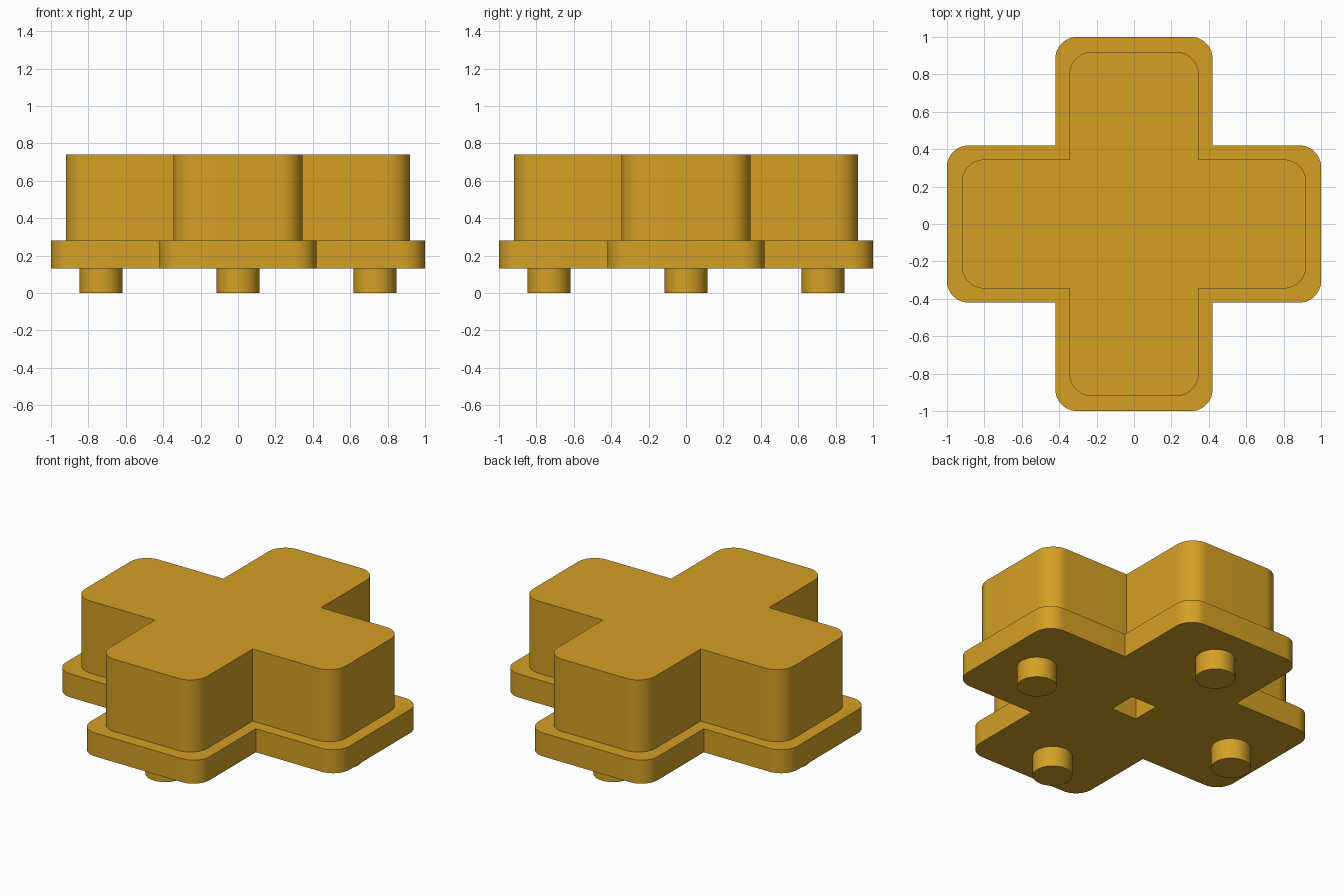
import bpy, bmesh, math

if "Cube" in bpy.data.objects:
    bpy.data.objects.remove(bpy.data.objects["Cube"])

gold = bpy.data.materials.new("golden_yellow")
gold.diffuse_color = (0.658, 0.352, 0.0185, 1)
gold.use_nodes = True
gold.node_tree.nodes["Principled BSDF"].inputs["Base Color"].default_value = gold.diffuse_color


def prism(name, outline, z0, z1):
    """Extrude a closed outline from z0 up to z1."""
    bm = bmesh.new()
    face = bm.faces.new([bm.verts.new((x, y, z0)) for x, y in outline])
    top = bmesh.ops.extrude_face_region(bm, geom=[face])["geom"]
    for v in top:
        if isinstance(v, bmesh.types.BMVert):
            v.co.z = z1
    bmesh.ops.recalc_face_normals(bm, faces=bm.faces)
    mesh = bpy.data.meshes.new(name)
    bm.to_mesh(mesh)
    bm.free()
    mesh.materials.append(gold)
    ob = bpy.data.objects.new(name, mesh)
    bpy.context.collection.objects.link(ob)
    return ob


def circle(cx, cy, r, n, start=0.0):
    return [(cx + r * math.cos(start + 2 * math.pi * i / n),
             cy + r * math.sin(start + 2 * math.pi * i / n)) for i in range(n)]


def cross(length, width, r, steps=12):
    """Plus-shaped outline: rounded arm ends, sharp inner corners."""
    arm = []
    for cy, a0 in ((-(width - r), -math.pi / 2), (width - r, 0)):
        for i in range(steps + 1):
            a = a0 + math.pi / 2 * i / steps
            arm.append((length - r + r * math.cos(a), cy + r * math.sin(a)))
    arm.append((width, width))
    pts = []
    for _ in range(4):
        pts += arm
        arm = [(-y, x) for x, y in arm]
    return pts


def activate(ob):
    bpy.ops.object.select_all(action='DESELECT')
    ob.select_set(True)
    bpy.context.view_layer.objects.active = ob


# Flange and raised cross pad
flange = prism("base_flange", cross(1.0, 0.42, 0.115), 0.13, 0.28)
pad = prism("cross_pad", cross(0.92, 0.345, 0.12), 0.28, 0.74)

# Square socket in the centre of the underside
cutter = prism("socket_cutter", circle(0, 0, 0.09 * math.sqrt(2), 4, math.pi / 4), 0.0, 0.4)
cutter.hide_render = True
for ob in (flange, pad):
    mod = ob.modifiers.new("socket", 'BOOLEAN')
    mod.operation = 'DIFFERENCE'
    mod.solver = 'EXACT'
    mod.object = cutter
    activate(ob)
    bpy.ops.object.modifier_apply(modifier=mod.name)
bpy.data.objects.remove(cutter)

# Round contact peg under each arm
parts = [flange, pad]
for side, cx, cy in (("right", 1, 0), ("back", 0, 1), ("left", -1, 0), ("front", 0, -1)):
    parts.append(prism(side + "_peg", circle(0.732 * cx, 0.732 * cy, 0.115, 48), 0.0, 0.13))

for ob in parts:
    activate(ob)
    bpy.ops.object.shade_smooth_by_angle(angle=math.radians(30))
